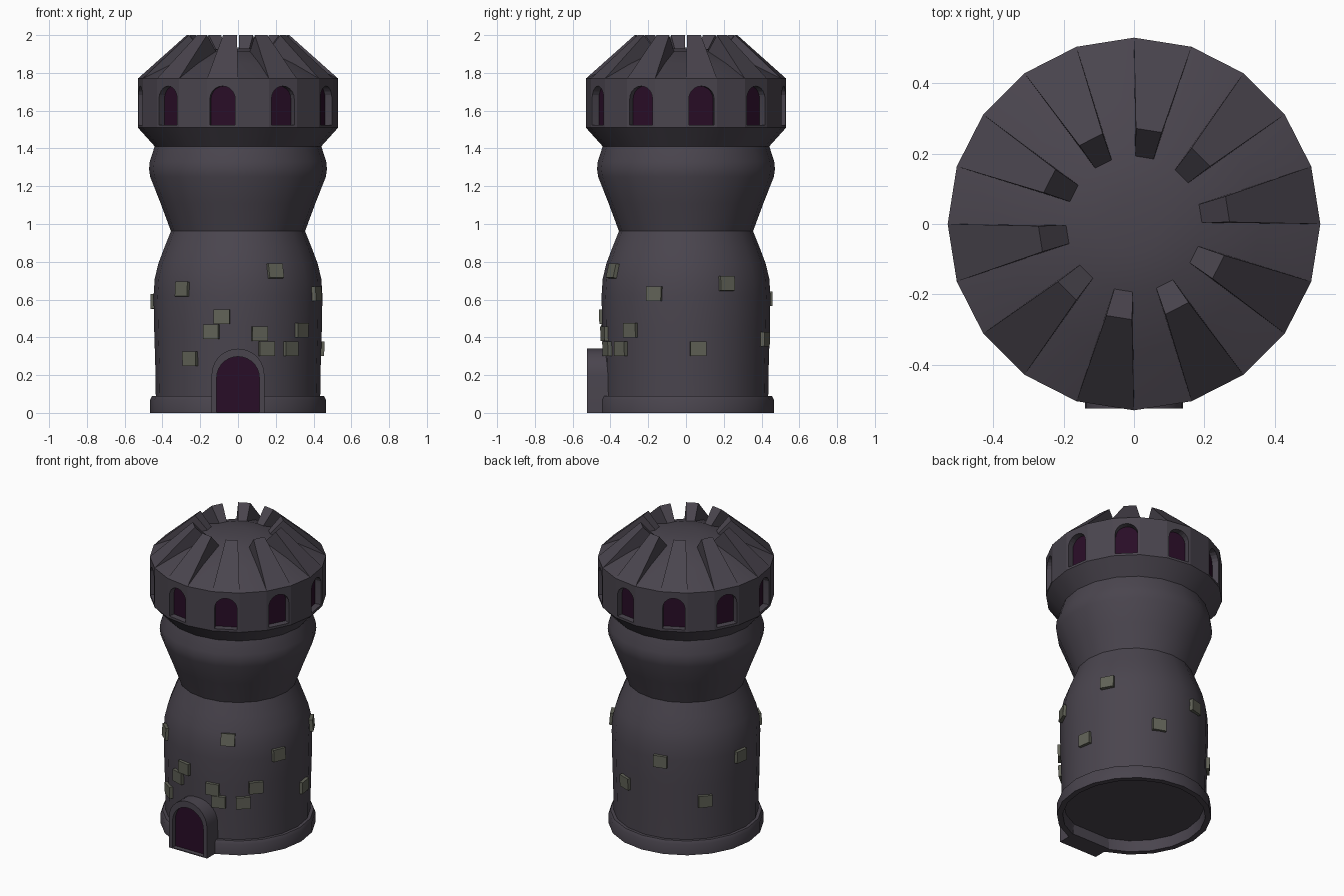
import bpy, bmesh, math
from mathutils import Vector, Matrix

if "Cube" in bpy.data.objects:
    bpy.data.objects.remove(bpy.data.objects["Cube"])

SIDES = 20
STEP = 2 * math.pi / SIDES


def material(name, rgb):
    m = bpy.data.materials.new(name)
    m.diffuse_color = (*rgb, 1)
    m.use_nodes = True
    m.node_tree.nodes["Principled BSDF"].inputs["Base Color"].default_value = m.diffuse_color
    return m


STONE = material("dark stone", (0.068, 0.059, 0.076))
VOID = material("dark purple opening", (0.022, 0.004, 0.020))
BRICK = material("mossy brick", (0.120, 0.123, 0.096))


def finish(bm, name, mats, angle=30):
    """Turn a bmesh into a named object with sharp edges above the angle."""
    bmesh.ops.remove_doubles(bm, verts=bm.verts, dist=1e-5)
    bmesh.ops.recalc_face_normals(bm, faces=bm.faces)
    me = bpy.data.meshes.new(name)
    bm.to_mesh(me)
    bm.free()
    for m in mats:
        me.materials.append(m)
    me.shade_smooth()
    me.set_sharp_from_angle(angle=math.radians(angle))
    ob = bpy.data.objects.new(name, me)
    bpy.context.collection.objects.link(ob)
    return ob


def polar(r, a, z):
    return Vector((r * math.cos(a), r * math.sin(a), z))


def revolve(name, profile, closed=False, angle=30):
    """Spin an (r, z) profile around z."""
    bm = bmesh.new()
    n = len(profile)
    rings = [[bm.verts.new(polar(r, i * STEP, z)) for i in range(SIDES)] for r, z in profile]
    for k in range(n if closed else n - 1):
        a, b = rings[k], rings[(k + 1) % n]
        for i in range(SIDES):
            j = (i + 1) % SIDES
            bm.faces.new((a[i], a[j], b[j], b[i]))
    return finish(bm, name, [STONE], angle)


def arch(bm, half, z0, z1, a, r0, r1, segs=10):
    """Add an arched prism facing outward at angle a, from radius r0 to r1."""
    d, t = polar(1, a, 0), polar(1, a + math.pi / 2, 0)
    pts = [(-half, z0), (half, z0)]
    pts += [(half * math.cos(math.pi * i / segs), z1 - half + half * math.sin(math.pi * i / segs))
            for i in range(segs + 1)]
    loops = [[bm.verts.new(d * r + t * u + Vector((0, 0, z))) for u, z in pts] for r in (r0, r1)]
    bm.faces.new(loops[0])
    bm.faces.new(loops[1])
    for i in range(len(pts)):
        j = (i + 1) % len(pts)
        bm.faces.new((loops[0][i], loops[0][j], loops[1][j], loops[1][i]))


def carve(ob, cutter, angle):
    """Cut the recesses and colour their back faces as openings."""
    mod = ob.modifiers.new("recess", "BOOLEAN")
    mod.operation, mod.solver, mod.object = "DIFFERENCE", "EXACT", cutter
    dg = bpy.context.evaluated_depsgraph_get()
    me = bpy.data.meshes.new_from_object(ob.evaluated_get(dg))
    ob.modifiers.clear()
    ob.data = me
    bpy.data.objects.remove(cutter)
    me.materials.clear()
    me.materials.append(STONE)
    me.materials.append(VOID)
    for p in me.polygons:
        deep = abs(p.normal.z) < 0.1 and 0.45 < p.center.dot(p.normal) < 0.505
        p.material_index = 1 if deep else 0
    me.shade_smooth()
    me.set_sharp_from_angle(angle=math.radians(angle))


# Hollow foot ring
revolve("base_ring", [(0.43, 0), (0.465, 0), (0.465, 0.07), (0.455, 0.09), (0.42, 0.09), (0.42, 0.08)], closed=True)

# Pinched tower body
BODY = [(0, 0.07), (0.435, 0.07), (0.438, 0.25), (0.444, 0.45), (0.447, 0.62), (0.441, 0.71),
        (0.422, 0.79), (0.39, 0.875), (0.355, 0.962)]
revolve("lower_body", BODY)
revolve("upper_body", [(0.355, 0.962), (0.41, 1.11), (0.465, 1.25), (0.471, 1.29),
                       (0.467, 1.33), (0.44, 1.415)])

# Gallery with ten arched windows
gallery = revolve("gallery", [(0, 1.41), (0.44, 1.41), (0.53, 1.51), (0.53, 1.77), (0, 1.77)], angle=15)
bm = bmesh.new()
for k in range(10):
    arch(bm, 0.068, 1.525, 1.73, (2 * k + 0.5) * STEP, 0.483, 0.6)
carve(gallery, finish(bm, "window_cutter", [STONE]), 15)

# Roof floor and ten raised wedge slabs
revolve("roof_floor", [(0.53, 1.77), (0.36, 1.85), (0.19, 1.915), (0.08, 1.93), (0, 1.93)])
bm = bmesh.new()
for k in range(10):
    rows = []
    for r, z, inset in ((0.53, 1.77, 0), (0.272, 2.0, 0.02), (0.19, 1.91, 0.02)):
        rows.append([bm.verts.new(polar(r, a, z))
                     for a in (2 * k * STEP + inset, (2 * k + 1) * STEP - inset)])
    for i in range(3):
        a, b = rows[i], rows[(i + 1) % 3]
        bm.faces.new((a[0], a[1], b[1], b[0]))
    bm.faces.new([r[0] for r in rows])
    bm.faces.new([r[1] for r in rows])
finish(bm, "roof_slabs", [STONE])

# Doorway
bm = bmesh.new()
arch(bm, 0.14, 0, 0.34, -math.pi / 2, 0.40, 0.525, 14)
door = finish(bm, "doorway", [STONE])
bm = bmesh.new()
arch(bm, 0.113, 0.006, 0.298, -math.pi / 2, 0.495, 0.6, 14)
carve(door, finish(bm, "door_cutter", [STONE]), 30)


def body_radius(z):
    for (r0, z0), (r1, z1) in zip(BODY[1:], BODY[2:]):
        if z0 <= z <= z1:
            return r0 + (r1 - r0) * (z - z0) / (z1 - z0)


# Exposed bricks: (angle in degrees, height)
BRICKS = [(229, 0.655), (297, 0.75), (259, 0.51), (251.5, 0.43), (285, 0.42), (290, 0.34), (309, 0.34),
          (319, 0.437), (235, 0.287), (338, 0.63), (8.4, 0.34), (29, 0.685), (70, 0.39), (105, 0.605),
          (172, 0.59), (140, 0.345)]
bm = bmesh.new()
for deg, z in BRICKS:
    slope = math.atan2(body_radius(z - 0.03) - body_radius(z + 0.03), 0.06)
    place = (Matrix.Rotation(math.radians(deg), 4, "Z")
             @ Matrix.Translation((body_radius(z) - 0.003, 0, z))
             @ Matrix.Rotation(-slope, 4, "Y")
             @ Matrix.Diagonal((0.036, 0.085, 0.077, 1)))
    bmesh.ops.create_cube(bm, size=1, matrix=place)
finish(bm, "exposed_bricks", [BRICK])
